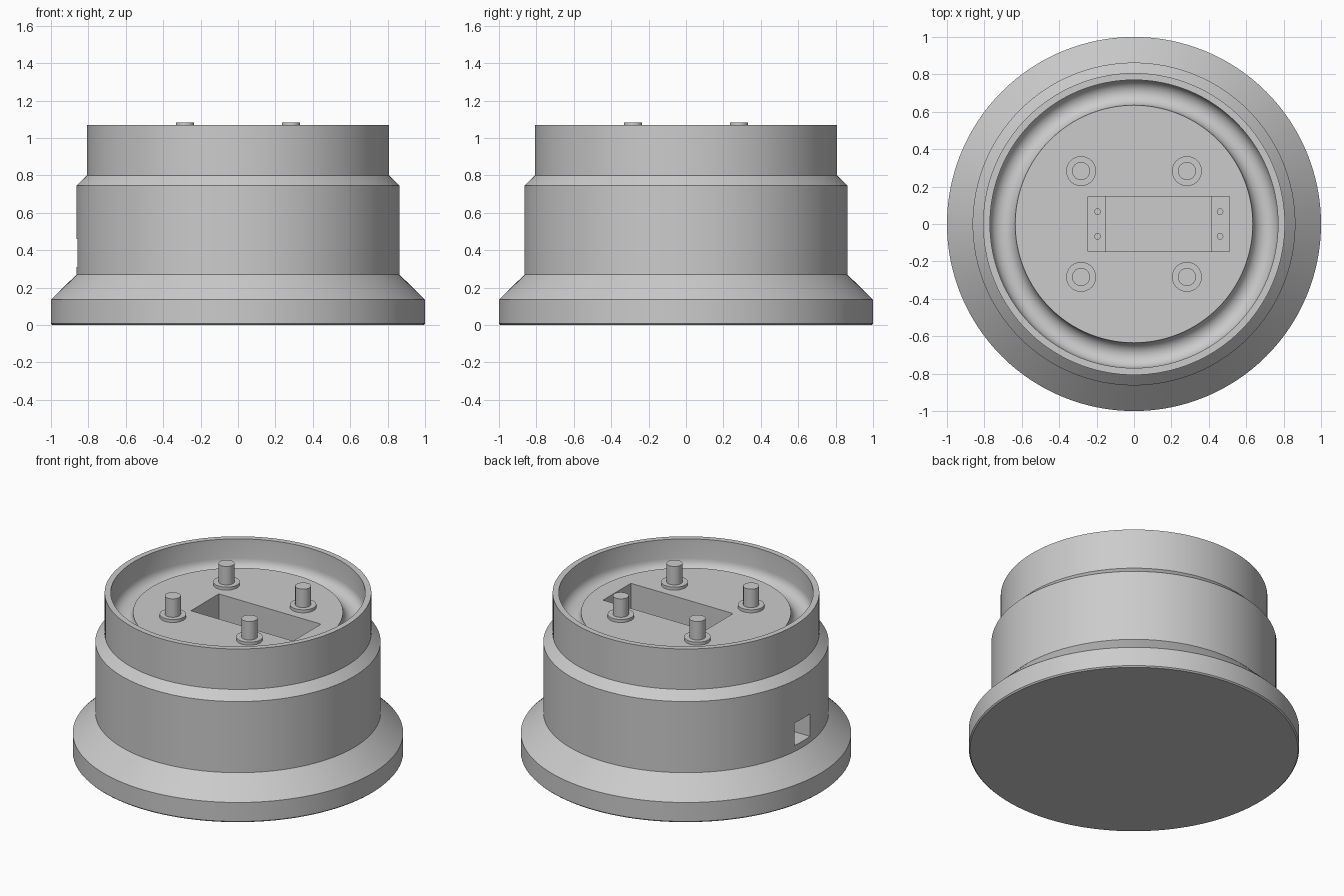
import bpy, bmesh, math
from mathutils import Vector

cube = bpy.data.objects.get("Cube")
if cube:
    bpy.data.objects.remove(cube, do_unlink=True)

grey = bpy.data.materials.new("plain grey")
grey.use_nodes = True
colour = (0.6, 0.6, 0.6, 1)
grey.diffuse_color = colour
grey.node_tree.nodes["Principled BSDF"].inputs["Base Color"].default_value = colour

FLOOR = 0.94      # dish floor
LEDGE = 0.74      # mounting ledges inside the pocket
PIT = 0.31        # pocket bottom


def add_object(name, bm):
    bmesh.ops.recalc_face_normals(bm, faces=bm.faces)
    mesh = bpy.data.meshes.new(name)
    bm.to_mesh(mesh)
    bm.free()
    mesh.materials.append(grey)
    ob = bpy.data.objects.new(name, mesh)
    bpy.context.collection.objects.link(ob)
    return ob


def lathe(name, profile, sides, at=(0, 0, 0)):
    """Closed solid turned from a (radius, height) profile, capped at both ends."""
    bm = bmesh.new()
    rings = []
    for r, z in profile:
        ring = []
        for i in range(sides):
            a = math.tau * i / sides
            ring.append(bm.verts.new(Vector(at) + Vector((r * math.cos(a), r * math.sin(a), z))))
        rings.append(ring)
    for low, high in zip(rings, rings[1:]):
        for i in range(sides):
            j = (i + 1) % sides
            bm.faces.new((low[i], low[j], high[j], high[i]))
    bm.faces.new(rings[0])
    bm.faces.new(rings[-1])
    return add_object(name, bm)


def box(name, low, high):
    bm = bmesh.new()
    bmesh.ops.create_cube(bm, size=1)
    low, high = Vector(low), Vector(high)
    for v in bm.verts:
        v.co = (low + high) / 2 + v.co * (high - low)
    return add_object(name, bm)


def select(ob):
    bpy.ops.object.select_all(action='DESELECT')
    ob.select_set(True)
    bpy.context.view_layer.objects.active = ob


def cut(ob, cutter):
    mod = ob.modifiers.new("cut", 'BOOLEAN')
    mod.operation = 'DIFFERENCE'
    mod.solver = 'EXACT'
    mod.object = cutter
    select(ob)
    bpy.ops.object.modifier_apply(modifier=mod.name)
    bpy.data.objects.remove(cutter, do_unlink=True)


def smooth(ob):
    select(ob)
    bpy.ops.object.shade_smooth_by_angle(angle=math.radians(25))


# Stepped round housing with a rim and a half-round groove around the dish floor
outside = [(0.992, 0), (1, 0.008), (1, 0.135), (0.863, 0.27), (0.863, 0.745),
           (0.807, 0.8), (0.807, 1.07), (0.77, 1.07)]
groove_r, groove_mid = 0.0675, 0.7025
groove = [(groove_mid + groove_r * math.cos(math.pi * k / 12),
           FLOOR - groove_r * math.sin(math.pi * k / 12)) for k in range(13)]
housing = lathe("housing", outside + groove, 128)

# Pocket with raised end ledges, and a cable hole through the side wall
cut(housing, box("pocket_top_cutter", (-0.245, -0.147, LEDGE), (0.51, 0.147, 1)))
cut(housing, box("pocket_deep_cutter", (-0.15, -0.147, PIT), (0.415, 0.147, 0.8)))
cut(housing, box("cable_hole_cutter", (-0.95, -0.08, PIT), (-0.1, 0.08, 0.46)))

# Screw holes in the ledges
for x in (-0.195, 0.46):
    for y in (-0.066, 0.066):
        cut(housing, lathe("screw_hole_cutter", [(0.015, LEDGE - 0.15), (0.015, LEDGE + 0.05)], 16, (x, y, 0)))
smooth(housing)

# Four pins, each on a low round boss
pin_profile = [(0.08, -0.01), (0.08, 0.02), (0.048, 0.02), (0.048, 0.143)]
for side, x in (("right", -0.283), ("left", 0.283)):
    for end, y in (("front", -0.283), ("back", 0.283)):
        smooth(lathe(f"{end}_{side}_pin", pin_profile, 32, (x, y, FLOOR)))
